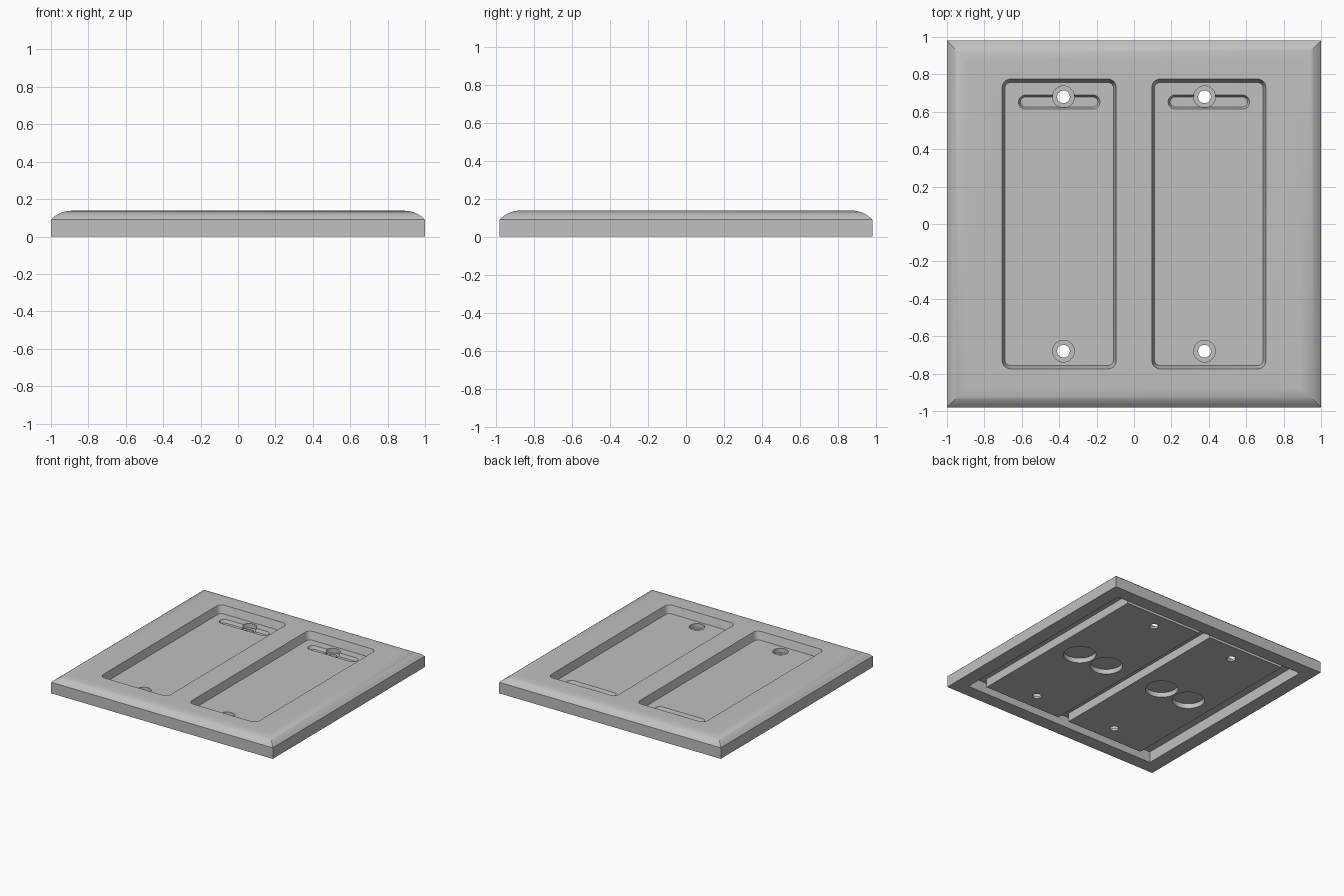
import bpy
import bmesh
from math import sin, cos, pi, radians, sqrt

cube = bpy.data.objects.get("Cube")
if cube:
    bpy.data.objects.remove(cube, do_unlink=True)

grey = bpy.data.materials.new("plain grey")
grey.use_nodes = True
colour = (0.53, 0.53, 0.53, 1)
grey.diffuse_color = colour
grey.node_tree.nodes["Principled BSDF"].inputs["Base Color"].default_value = colour


def outline(hx, hy, r, segs):
    """Rectangle of half sizes hx, hy with corner radius r."""
    points = []
    for i, (sx, sy) in enumerate([(1, 1), (-1, 1), (-1, -1), (1, -1)]):
        for k in range(segs + 1):
            a = (i + (k / segs if segs else 0.5)) * pi / 2
            points.append((sx * (hx - r) + r * cos(a), sy * (hy - r) + r * sin(a)))
    return points


def loft(name, rings, x=0, y=0, segs=0):
    """Closed solid through rounded rectangles (hx, hy, r, z), bottom to top."""
    bm = bmesh.new()
    loops = [[bm.verts.new((px + x, py + y, z)) for px, py in outline(hx, hy, r, segs)]
             for hx, hy, r, z in rings]
    n = len(loops[0])
    for low, high in zip(loops, loops[1:]):
        for i in range(n):
            j = (i + 1) % n
            bm.faces.new((low[i], low[j], high[j], high[i]))
    bm.faces.new(loops[0][::-1])
    bm.faces.new(loops[-1])
    mesh = bpy.data.meshes.new(name)
    bm.to_mesh(mesh)
    bm.free()
    mesh.materials.append(grey)
    obj = bpy.data.objects.new(name, mesh)
    bpy.context.collection.objects.link(obj)
    return obj


def disc(name, r, low, high, x, y, segs=8):
    return loft(name, [(r, r, r, low), (r, r, r, high)], x, y, segs)


def combine(target, tool, operation):
    """Apply a boolean and discard the helper solid."""
    tool.hide_render = True
    bpy.ops.object.select_all(action='DESELECT')
    bpy.context.view_layer.objects.active = target
    target.select_set(True)
    mod = target.modifiers.new("combine", 'BOOLEAN')
    mod.object = tool
    mod.operation = operation
    mod.solver = 'EXACT'
    bpy.ops.object.modifier_apply(modifier=mod.name)
    bpy.data.objects.remove(tool, do_unlink=True)


# Plate with straight sides and a rounded top border
W, D, EDGE, TOP, BORDER = 1.0, 0.98, 0.09, 0.138, 0.11
rise = TOP - EDGE
radius = (BORDER ** 2 + rise ** 2) / (2 * rise)
rings = [(W, D, 0, 0)]
for k in range(9):
    inset = BORDER * k / 8
    z = TOP - radius + sqrt(radius ** 2 - (BORDER - inset) ** 2)
    rings.append((W - inset, D - inset, 0, z))
plate = loft("wall_plate", rings)

# Hollow underside
combine(plate, loft("cavity", [(0.885, 0.87, 0, -0.1), (0.885, 0.87, 0, 0.09)]), 'DIFFERENCE')

FLOOR, UNDER = 0.075, 0.02
for side in (-1, 1):
    cx = 0.4 * side
    # Tray under each recess, then the recess itself
    combine(plate, loft("tray", [(0.35, 0.82, 0, UNDER), (0.35, 0.82, 0, 0.115)], cx), 'UNION')
    combine(plate, loft("recess", [(0.29, 0.757, 0.03, FLOOR), (0.305, 0.775, 0.045, TOP),
                                   (0.305, 0.775, 0.045, 0.2)], cx, segs=6), 'DIFFERENCE')
    # Long slot near the back
    combine(plate, loft("slot", [(0.207, 0.027, 0.027, 0.05), (0.218, 0.038, 0.038, FLOOR),
                                 (0.218, 0.038, 0.038, 0.1)], cx, 0.652, 6), 'DIFFERENCE')
    # Stepped screw holes
    for end in (-1, 1):
        sx, sy = 0.377 * side, 0.68 * end
        combine(plate, disc("counterbore", 0.058, 0.038, 0.1, sx, sy), 'DIFFERENCE')
        combine(plate, disc("screw_hole", 0.034, -0.05, 0.1, sx, sy), 'DIFFERENCE')
    # Round magnet pockets below
    for offset in (-0.13, 0.13):
        combine(plate, disc("magnet_pocket", 0.122, -0.05, 0.06, cx + offset, 0, 12), 'DIFFERENCE')

bpy.ops.object.select_all(action='DESELECT')
bpy.context.view_layer.objects.active = plate
plate.select_set(True)
bpy.ops.object.shade_smooth_by_angle(angle=radians(30))
